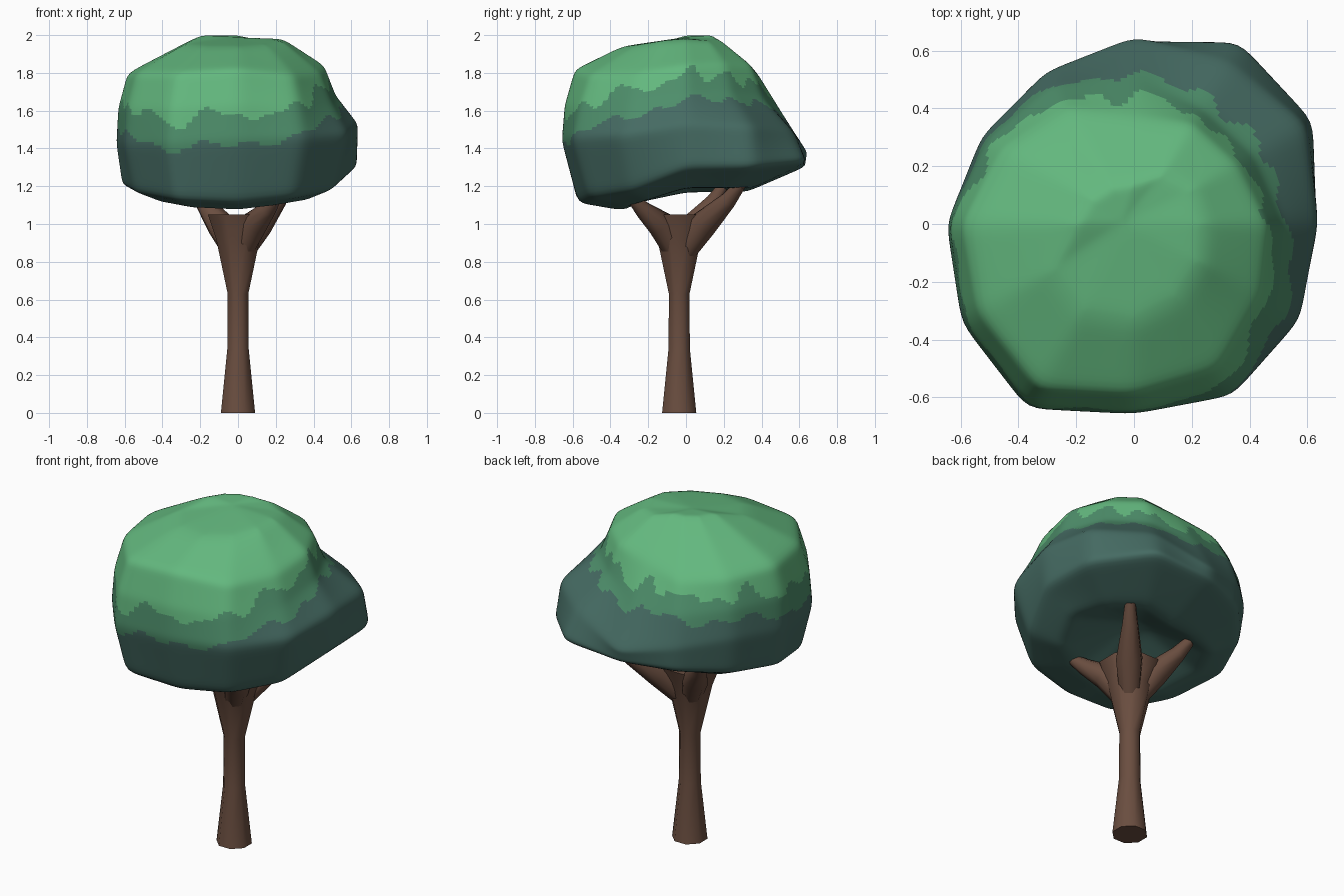
import bpy, bmesh, math
from mathutils import Vector

if "Cube" in bpy.data.objects:
    bpy.data.objects.remove(bpy.data.objects["Cube"])


def material(name, rgb):
    m = bpy.data.materials.new(name)
    m.diffuse_color = (*rgb, 1)
    m.use_nodes = True
    m.node_tree.nodes["Principled BSDF"].inputs["Base Color"].default_value = m.diffuse_color
    return m


bark = material("bark_brown", (0.145, 0.076, 0.051))
light = material("leaf_light_green", (0.125, 0.48, 0.21))
mid = material("leaf_mid_green", (0.075, 0.27, 0.145))
teal = material("leaf_dark_teal", (0.06, 0.147, 0.124))


def finish(name, bm, mats, angle):
    bmesh.ops.recalc_face_normals(bm, faces=bm.faces)
    me = bpy.data.meshes.new(name)
    bm.to_mesh(me)
    bm.free()
    for m in mats:
        me.materials.append(m)
    ob = bpy.data.objects.new(name, me)
    bpy.context.collection.objects.link(ob)
    bpy.ops.object.select_all(action='DESELECT')
    ob.select_set(True)
    bpy.context.view_layer.objects.active = ob
    bpy.ops.object.shade_smooth_by_angle(angle=math.radians(angle))
    return ob


def bridge(bm, a, b):
    n = len(a)
    for i in range(n):
        bm.faces.new((a[i], a[(i + 1) % n], b[(i + 1) % n], b[i]))


def tube(name, path, radii, sides, level=False):
    """Tapered tube through path points; level keeps rings horizontal."""
    bm = bmesh.new()
    pts = [Vector(p) for p in path]
    up = Vector((0, 0, 1))
    rings = []
    for k, (p, r) in enumerate(zip(pts, radii)):
        d = pts[min(k + 1, len(pts) - 1)] - pts[max(k - 1, 0)]
        q = up.rotation_difference(up if level else d)
        ring = []
        for i in range(sides):
            a = 2 * math.pi * (i + 0.5) / sides
            ring.append(bm.verts.new(p + q @ Vector((r * math.cos(a), r * math.sin(a), 0))))
        rings.append(ring)
    for a, b in zip(rings, rings[1:]):
        bridge(bm, a, b)
    bm.faces.new(rings[0])
    bm.faces.new(rings[-1])
    return finish(name, bm, [bark], 65)


# Trunk: flared foot, narrow waist, wide crotch
CY = -0.036
tube("trunk", [(0, CY, z) for z in (0.0, 0.34, 0.63, 0.92, 1.05)],
     (0.098, 0.061, 0.059, 0.125, 0.172), 8, level=True)

# Three branches reaching into the hollow of the canopy
for name, tip in (("branch_front", (0.20, -0.28, 1.13)),
                  ("branch_back_right", (0.27, 0.29, 1.21)),
                  ("branch_back_left", (-0.23, 0.19, 1.19))):
    x, y, z = tip
    tube(name, [(0, CY, 0.80), (x * 0.42, CY + (y - CY) * 0.40, 1.0),
                (x * 0.8, CY + (y - CY) * 0.8, 1.0 + (z - 1.0) * 0.6), tip],
         (0.05, 0.075, 0.045, 0.03), 8)

# Canopy: one (radius, height) profile per 30 degrees, lower lip to top
profiles = [
    ((.44, 1.18), (.63, 1.30), (.64, 1.53), (.46, 1.84), (.24, 1.98)),
    ((.42, 1.18), (.72, 1.30), (.69, 1.52), (.41, 1.85), (.24, 1.97)),
    ((.38, 1.18), (.74, 1.33), (.65, 1.50), (.40, 1.84), (.20, 1.98)),
    ((.30, 1.16), (.63, 1.30), (.65, 1.37), (.37, 1.81), (.14, 2.00)),
    ((.33, 1.16), (.60, 1.28), (.61, 1.42), (.46, 1.76), (.15, 2.00)),
    ((.42, 1.16), (.58, 1.24), (.61, 1.45), (.52, 1.78), (.17, 2.00)),
    ((.45, 1.16), (.62, 1.21), (.65, 1.43), (.59, 1.80), (.20, 2.00)),
    ((.45, 1.11), (.63, 1.17), (.69, 1.42), (.62, 1.80), (.33, 1.95)),
    ((.46, 1.08), (.67, 1.13), (.74, 1.42), (.66, 1.80), (.36, 1.94)),
    ((.32, 1.07), (.57, 1.11), (.66, 1.44), (.59, 1.82), (.34, 1.94)),
    ((.33, 1.09), (.59, 1.14), (.69, 1.45), (.58, 1.79), (.30, 1.95)),
    ((.40, 1.12), (.58, 1.18), (.67, 1.47), (.50, 1.80), (.27, 1.97)),
]
# Swell (or waist, at the back right ledge) between widest ring and shoulder
swell = (-.03, -.07, -.06, 0, .02, .02, .02, .02, .02, .02, .01, -.01)

bm = bmesh.new()
rings = [[] for _ in range(6)]
for i, prof in enumerate(profiles):
    (r2, z2), (r3, z3) = prof[2:4]
    prof = prof[:3] + (((r2 + r3) / 2 + swell[i], (z2 + z3) / 2),) + prof[3:]
    a = math.radians(30 * i)
    for ring, (r, z) in zip(rings, prof):
        ring.append(bm.verts.new((r * math.cos(a), r * math.sin(a), z)))
for a, b in zip(rings, rings[1:]):
    bridge(bm, a, b)
# Hollow underside and crown caps
for ring, co in ((rings[0], (0, 0.02, 1.30)), (rings[-1], (-0.04, 0, 1.99))):
    pole = bm.verts.new(co)
    for i in range(12):
        bm.faces.new((ring[i], ring[(i + 1) % 12], pole))
bmesh.ops.subdivide_edges(bm, edges=bm.edges[:], cuts=11, use_grid_fill=True)
for _ in range(7):
    bmesh.ops.smooth_vert(bm, verts=bm.verts, factor=0.5,
                          use_axis_x=True, use_axis_y=True, use_axis_z=True)

# Leaf colour bands: ragged height limits per direction, highest at the right
limits = (1.65, 1.67, 1.61, 1.58, 1.57, 1.55, 1.52, 1.46, 1.41, 1.41, 1.47, 1.58)
for f in bm.faces:
    c = f.calc_center_median()
    a = math.atan2(c.y, c.x) % (2 * math.pi)
    t = a / math.radians(30)
    k = int(t) % 12
    low = limits[k] + (limits[(k + 1) % 12] - limits[k]) * (t - int(t))
    low += 0.018 * math.sin(7 * a + 1) + 0.018 * math.sin(16 * a)
    high = low + 0.135 - 0.02 * math.sin(a)
    high += 0.025 * math.sin(11 * a + 2) + 0.015 * math.sin(23 * a)
    f.material_index = 0 if c.z > high else 1 if c.z > low else 2
finish("canopy", bm, [light, mid, teal], 60)
